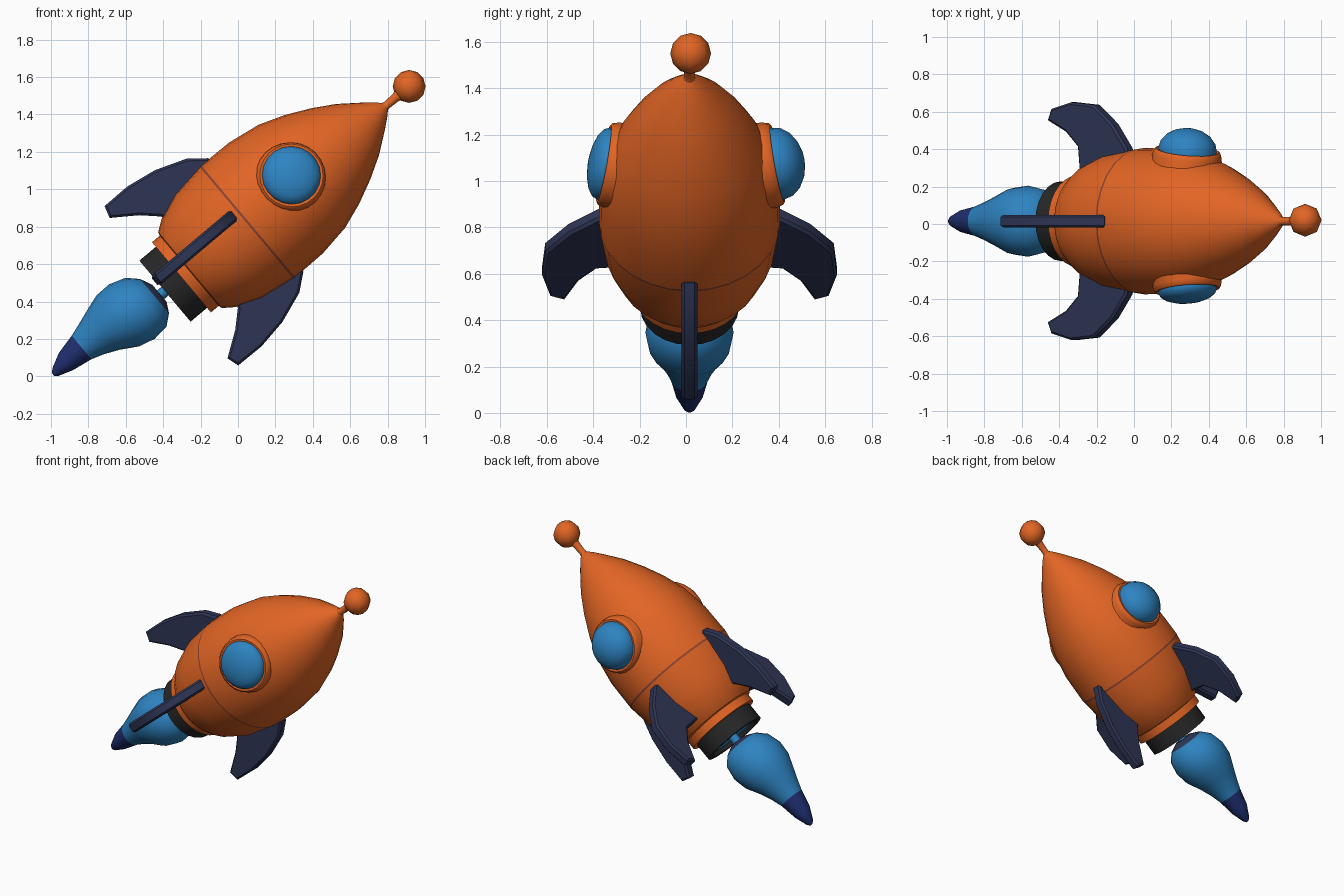
import bpy, bmesh, math
from mathutils import Matrix, Vector

if "Cube" in bpy.data.objects:
    bpy.data.objects.remove(bpy.data.objects["Cube"])


def material(name, rgb):
    m = bpy.data.materials.new(name)
    m.diffuse_color = (*rgb, 1)
    m.use_nodes = True
    m.node_tree.nodes["Principled BSDF"].inputs["Base Color"].default_value = m.diffuse_color
    return m


ORANGE = material("orange", (0.76, 0.13, 0.018))
BLUE = material("sky blue", (0.027, 0.23, 0.54))
NAVY = material("navy grey", (0.027, 0.036, 0.09))
DEEP = material("deep blue", (0.014, 0.03, 0.17))
BLACK = material("black", (0.02, 0.02, 0.02))
BROWN = material("seam brown", (0.27, 0.06, 0.03))


def frame(origin, axis, side):
    # local z = axis, local x = side
    z = Vector(axis).normalized()
    x = Vector(side)
    x = (x - z * x.dot(z)).normalized()
    y = z.cross(x)
    m = Matrix((x, y, z)).transposed().to_4x4()
    m.translation = origin
    return m


A = math.radians(40)
AXIS = Vector((math.cos(A), 0, math.sin(A)))
UP = Vector((-math.sin(A), 0, math.cos(A)))
ROCKET = frame((0.05, 0.015, 0.825), AXIS, UP)


def finish(name, bm, mats, matrix, angle=40):
    bmesh.ops.recalc_face_normals(bm, faces=bm.faces)
    bm.transform(matrix)
    me = bpy.data.meshes.new(name)
    bm.to_mesh(me)
    bm.free()
    for m in mats:
        me.materials.append(m)
    ob = bpy.data.objects.new(name, me)
    bpy.context.collection.objects.link(ob)
    bpy.ops.object.select_all(action='DESELECT')
    ob.select_set(True)
    bpy.context.view_layer.objects.active = ob
    bpy.ops.object.shade_smooth_by_angle(angle=math.radians(angle))
    return ob


def lathe(name, profile, mats, matrix, n=24, band=lambda i: 0, angle=40):
    # profile rows: (height, radius, optional sideways offset)
    bm = bmesh.new()
    rings = []
    for row in profile:
        h, r = row[:2]
        off = row[2] if len(row) > 2 else 0
        rings.append([bm.verts.new((off + r * math.cos(2 * math.pi * k / n),
                                    r * math.sin(2 * math.pi * k / n), h))
                      for k in range(n)])
    for i in range(len(rings) - 1):
        a, b = rings[i], rings[i + 1]
        for k in range(n):
            j = (k + 1) % n
            bm.faces.new((a[k], a[j], b[j], b[k])).material_index = band(i)
    bm.faces.new(rings[0]).material_index = band(0)
    bm.faces.new(rings[-1]).material_index = band(len(rings) - 2)
    return finish(name, bm, mats, matrix, angle)


# hull with a thin painted seam
lathe("hull", [(-0.46, 0.245), (-0.405, 0.245), (-0.40, 0.265), (-0.34, 0.308),
               (-0.2, 0.362), (-0.006, 0.39), (0.006, 0.391), (0.2, 0.388),
               (0.38, 0.36), (0.52, 0.31), (0.65, 0.248), (0.77, 0.178),
               (0.88, 0.095), (0.935, 0.05), (0.965, 0.02)],
      [ORANGE, BROWN], ROCKET, 28, lambda i: 1 if i == 5 else 0)

# engine nozzle and glowing core
lathe("nozzle", [(-0.45, 0.213), (-0.575, 0.213), (-0.575, 0.18), (-0.54, 0.175)],
      [BLACK], ROCKET)
lathe("nozzle_core", [(-0.535, 0.17), (-0.55, 0.17), (-0.555, 0.03), (-0.62, 0.03)],
      [BLUE], ROCKET)

# exhaust flame, slightly bent, with a dark tip
lathe("flame", [(-0.605, 0.06, 0.01), (-0.635, 0.12, 0.015), (-0.69, 0.17, 0.02),
                (-0.78, 0.19, 0.03), (-0.87, 0.178, 0.04), (-0.96, 0.137, 0.052),
                (-1.04, 0.105, 0.056), (-1.11, 0.082, 0.056), (-1.22, 0.06, 0.052),
                (-1.3, 0.027, 0.045), (-1.32, 0.01, 0.042)],
      [BLUE, DEEP, NAVY], ROCKET, 20,
      lambda i: 2 if i == 0 else 1 if i >= 7 else 0)

# nose rod and ball
lathe("antenna_rod", [(0.93, 0.035), (0.97, 0.022), (1.03, 0.024), (1.08, 0.035)],
      [ORANGE], ROCKET, 12)
bm = bmesh.new()
bmesh.ops.create_uvsphere(bm, u_segments=8, v_segments=6, radius=0.088)
finish("antenna_ball", bm, [ORANGE], Matrix.Translation((0.915, 0.02, 1.55)), 60)

# portholes on both flanks: raised rim and domed glass
for side, label, y, dome in ((-1, "front", -0.345, 0.065), (1, "back", 0.385, 0.115)):
    m = frame((0.285, y, 1.073), (0.08, side, 0.18), (1, 0, 0))
    lathe("porthole_rim_" + label, [(-0.12, 0.2), (-0.02, 0.185), (0.004, 0.178),
                                    (0.01, 0.17), (0.006, 0.152)],
          [ORANGE], m)
    glass = [(0.0, 0.157)] + [(0.012 + dome * math.sin(a), 0.157 * math.cos(a))
                              for a in (0, 0.35, 0.7, 1.05, 1.35, 1.52)]
    lathe("porthole_glass_" + label, glass, [BLUE], m, 20)


# fins: flat outlines (along axis, outward), thickened and bevelled
def fin(name, outline, outward, origin):
    m = frame(origin, AXIS, outward)
    bm = bmesh.new()
    w = 0.034
    f = bm.faces.new([bm.verts.new((r, -w, t)) for t, r in outline])
    ext = bmesh.ops.extrude_face_region(bm, geom=[f])
    bmesh.ops.translate(bm, vec=(0, 2 * w, 0),
                        verts=[v for v in ext['geom'] if isinstance(v, bmesh.types.BMVert)])
    bmesh.ops.recalc_face_normals(bm, faces=bm.faces)
    edges = [e for e in bm.edges if abs(e.verts[0].co.y - e.verts[1].co.y) < 1e-4]
    bmesh.ops.bevel(bm, geom=edges, offset=0.012, segments=1, affect='EDGES')
    finish(name, bm, [NAVY], m, 35)


VERTICAL = [(0.03, 0.3), (0.06, 0.395), (-0.03, 0.468), (-0.2, 0.53), (-0.37, 0.558),
            (-0.53, 0.556), (-0.55, 0.49), (-0.42, 0.4), (-0.335, 0.32), (-0.3, 0.25)]
SIDE = [(-0.02, 0.28), (-0.03, 0.39), (-0.13, 0.52), (-0.26, 0.622), (-0.42, 0.636),
        (-0.56, 0.6), (-0.585, 0.54), (-0.46, 0.48), (-0.375, 0.4), (-0.36, 0.25)]
CENTRE = Vector((0.05, 0.015, 0.825))
fin("upper_fin", VERTICAL, UP, CENTRE)
fin("lower_fin", VERTICAL, -UP, CENTRE)
for s, label in ((-1, "front"), (1, "back")):
    fin("side_fin_" + label, SIDE, (0, s, 0), CENTRE + UP * 0.075)
